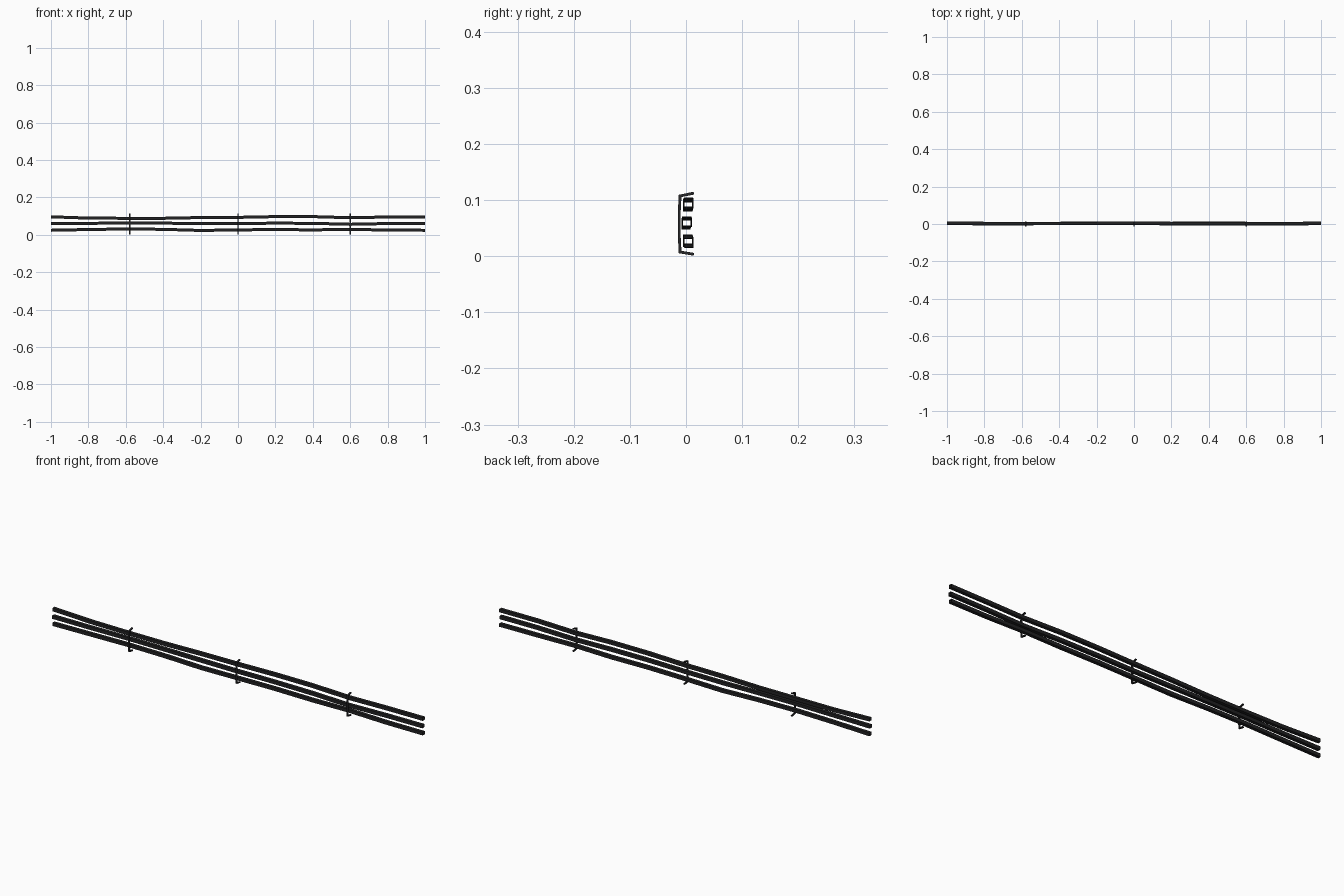
import bpy, bmesh
from mathutils import Vector

if "Cube" in bpy.data.objects:
    bpy.data.objects.remove(bpy.data.objects["Cube"])


def material(name, rgb):
    m = bpy.data.materials.new(name)
    m.diffuse_color = (*rgb, 1)
    m.use_nodes = True
    m.node_tree.nodes["Principled BSDF"].inputs["Base Color"].default_value = m.diffuse_color
    return m


RUBBER = material("black_rubber", (0.015, 0.015, 0.016))
METAL = material("dark_metal", (0.019, 0.019, 0.021))


def sweep(name, rings, mat, caps):
    """Skin a list of four-point rings into a square tube."""
    bm = bmesh.new()
    rows = [[bm.verts.new(p) for p in ring] for ring in rings]
    for a, b in zip(rows, rows[1:]):
        for i in range(4):
            j = (i + 1) % 4
            bm.faces.new((a[i], a[j], b[j], b[i]))
    if caps:
        bm.faces.new(rows[0][::-1])
        bm.faces.new(rows[-1])
    bmesh.ops.recalc_face_normals(bm, faces=bm.faces)
    me = bpy.data.meshes.new(name)
    bm.to_mesh(me)
    bm.free()
    me.materials.append(mat)
    ob = bpy.data.objects.new(name, me)
    bpy.context.collection.objects.link(ob)
    return ob


# Three slightly wavy cables, open at the ends
R = 0.008
SQUARE = ((-R, -R), (R, -R), (R, R), (-R, R))
CABLES = {
    "upper_cable": (0.004, (96, 89, 88, 88, 92, 93, 97, 97, 91, 95, 95),
                    (1, 0, -1, 0, 0, 1, 0, 0, 0, -1, 1)),
    "middle_cable": (0.001, (60, 61, 63, 62, 60, 60, 62, 61, 56, 60, 60),
                     (1, 0, 0, 1, 2, 1, 0, 0, -1, -1, 1)),
    "lower_cable": (0.004, (24, 28, 31, 29, 23, 26, 28, 26, 29, 25, 24),
                    (1, -1, -1, 0, 1, 0, 0, 1, 0, -1, 1)),
}
for name, (y0, heights, sway) in CABLES.items():
    rings = [[(-1 + 0.2 * i, y0 + s / 1000 + dy, h / 1000 + dz) for dy, dz in SQUARE]
             for i, (h, s) in enumerate(zip(heights, sway))]
    sweep(name, rings, RUBBER, False)

# Three C-shaped clips whose back bar is in front of the cables
PATH = [Vector(p) for p in ((0.014, 0.0035), (-0.0105, 0.0075), (-0.012, 0.035),
                            (-0.012, 0.08), (-0.0105, 0.1075), (0.014, 0.1125))]
T, W = 0.0025, 0.004
for k, x in enumerate((-0.58, 0.0, 0.6)):
    rings = []
    for i, p in enumerate(PATH):
        d0 = (p - PATH[i - 1]).normalized() if i else (PATH[1] - p).normalized()
        d1 = (PATH[i + 1] - p).normalized() if i < len(PATH) - 1 else d0
        t = (d0 + d1).normalized()
        n = Vector((-t.y, t.x)) * T / max(0.5, t.dot(d0))
        rings.append([(x + sx * W, p.x + sn * n.x, p.y + sn * n.y)
                      for sx, sn in ((-1, -1), (1, -1), (1, 1), (-1, 1))])
    sweep(f"cable_clip_{k + 1}", rings, METAL, True)
